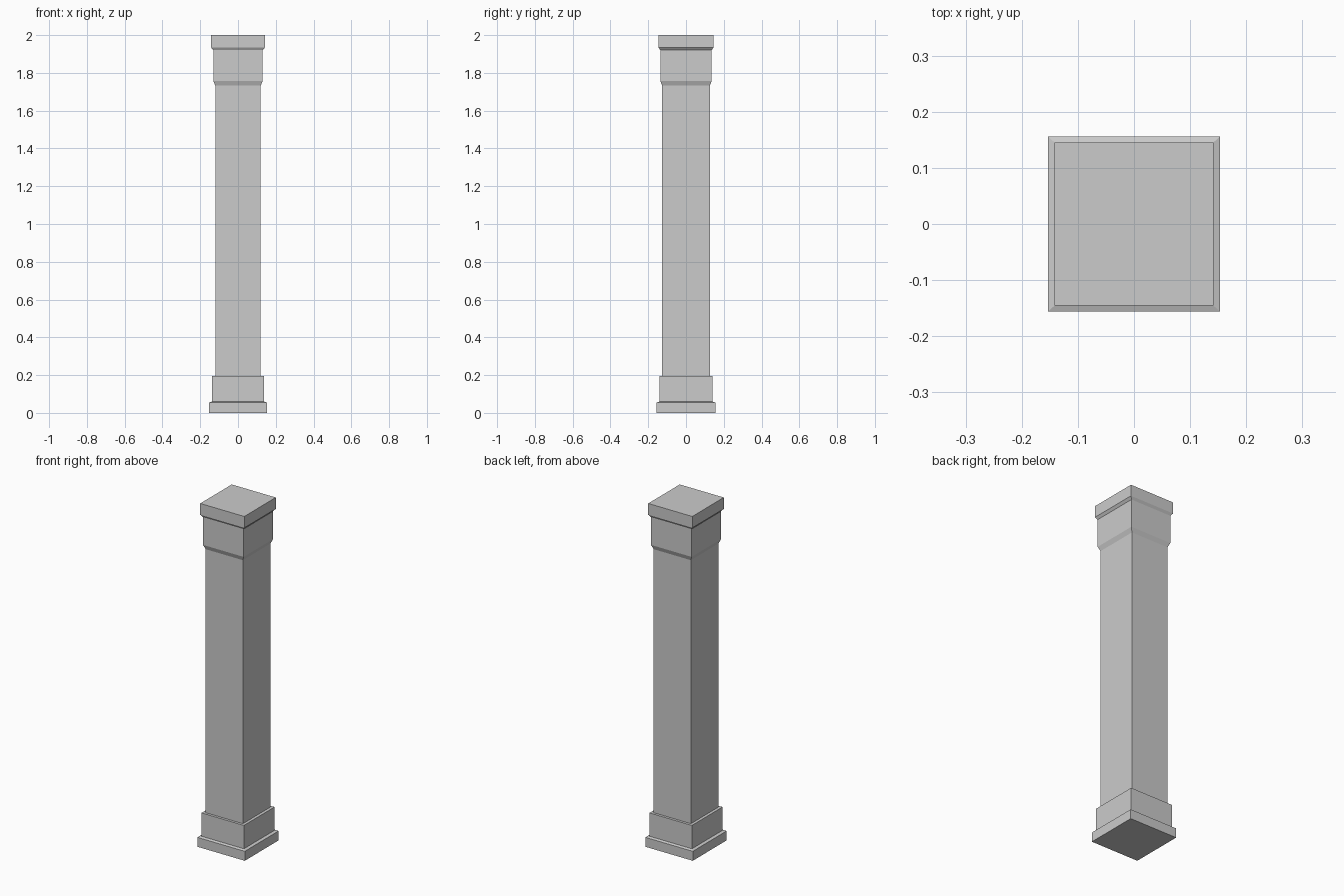
import bpy, bmesh

if "Cube" in bpy.data.objects:
    bpy.data.objects.remove(bpy.data.objects["Cube"])


def square_loft(name, profile, cap_bottom=False, cap_top=False):
    """Stack rectangular rings (half x, half y, z) and skin them with flat quads."""
    bm = bmesh.new()
    rings = [[bm.verts.new((sx * hx, sy * hy, z))
              for sx, sy in ((-1, -1), (1, -1), (1, 1), (-1, 1))]
             for hx, hy, z in profile]
    for low, high in zip(rings, rings[1:]):
        for i in range(4):
            j = (i + 1) % 4
            bm.faces.new((low[i], low[j], high[j], high[i]))
    if cap_bottom:
        bm.faces.new(rings[0][::-1])
    if cap_top:
        bm.faces.new(rings[-1])
    mesh = bpy.data.meshes.new(name)
    bm.to_mesh(mesh)
    bm.free()
    obj = bpy.data.objects.new(name, mesh)
    bpy.context.collection.objects.link(obj)
    return obj


SHAFT = (0.12, 0.126)

# Stepped base: plinth, slightly sloped ledge, block
square_loft("base", [
    (0.153, 0.156, 0.0),
    (0.153, 0.156, 0.055),
    (0.137, 0.141, 0.06),
    (0.137, 0.141, 0.196),
    (*SHAFT, 0.196),
], cap_bottom=True)

# Plain square shaft
square_loft("shaft", [(*SHAFT, 0.196), (*SHAFT, 1.732)])

# Capital: flared neck, block, undercut, top slab
square_loft("capital", [
    (*SHAFT, 1.732),
    (0.131, 0.136, 1.758),
    (0.131, 0.136, 1.92),
    (0.142, 0.145, 1.934),
    (0.142, 0.145, 2.0),
], cap_top=True)
